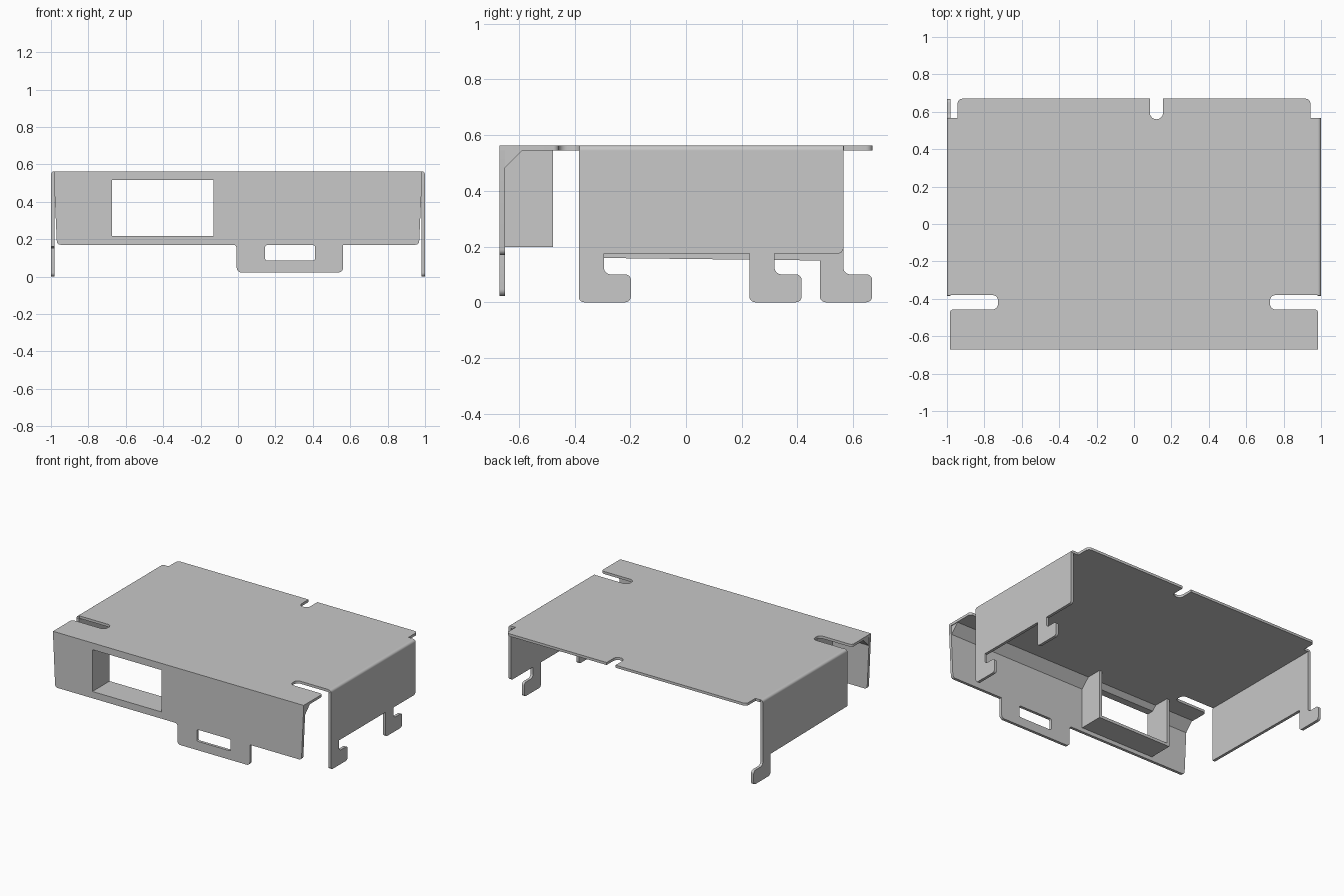
import bpy, bmesh, math
from mathutils import Vector

cube = bpy.data.objects.get("Cube")
if cube:
    bpy.data.objects.remove(cube, do_unlink=True)

steel = bpy.data.materials.new("grey_steel")
steel.use_nodes = True
grey = (0.58, 0.58, 0.58, 1)
steel.diffuse_color = grey
steel.node_tree.nodes["Principled BSDF"].inputs["Base Color"].default_value = grey

TOP, UNDER, WALL = 0.563, 0.545, 0.02
FRONT, INNER = -0.67, -0.65


def fillet(points, steps=6):
    """Round each corner given as (u, v, radius); plain (u, v) stays sharp."""
    out = []
    for i, point in enumerate(points):
        p = Vector(point[:2])
        if len(point) == 2:
            out.append(p)
            continue
        a = (Vector(points[i - 1][:2]) - p).normalized()
        b = (Vector(points[(i + 1) % len(points)][:2]) - p).normalized()
        half, r = a.angle(b) / 2, point[2]
        centre = p + (a + b).normalized() * r / math.sin(half)
        start = (p + a * r / math.tan(half) - centre).normalized()
        end = (p + b * r / math.tan(half) - centre).normalized()
        out += [centre + start.slerp(end, k / steps).normalized() * r
                for k in range(steps + 1)]
    return out


def sheet(name, plane, low, high, *loops):
    """Extrude an outline with optional holes, from low to high across its plane."""
    place = {"xy": lambda p, w: (p.x, p.y, w),
             "xz": lambda p, w: (p.x, w, p.y),
             "yz": lambda p, w: (w, p.x, p.y)}[plane]
    bm = bmesh.new()
    for loop in loops:
        verts = [bm.verts.new(place(p, low)) for p in fillet(loop)]
        for i, v in enumerate(verts):
            bm.edges.new((verts[i - 1], v))
    bmesh.ops.triangle_fill(bm, edges=bm.edges[:], use_beauty=True)
    made = bmesh.ops.extrude_face_region(bm, geom=bm.faces[:])["geom"]
    shift = Vector(place(Vector((0, 0)), high - low))
    bmesh.ops.translate(bm, vec=shift,
                        verts=[g for g in made if isinstance(g, bmesh.types.BMVert)])
    bmesh.ops.recalc_face_normals(bm, faces=bm.faces[:])
    mesh = bpy.data.meshes.new(name)
    bm.to_mesh(mesh)
    bm.free()
    mesh.materials.append(steel)
    obj = bpy.data.objects.new(name, mesh)
    bpy.context.collection.objects.link(obj)
    bpy.ops.object.select_all(action="DESELECT")
    obj.select_set(True)
    bpy.context.view_layer.objects.active = obj
    bpy.ops.object.shade_smooth_by_angle(angle=math.radians(30))


def rect(u0, u1, v0, v1, r=None):
    corners = [(u0, v0), (u1, v0), (u1, v1), (u0, v1)]
    return [c + (r,) for c in corners] if r else corners


# Top plate: side slots near the front, a notch and stepped corners at the back
def plate_side(s):
    return [(s * .985, FRONT), (s * .985, -.457, .02), (s * .727, -.457, .03),
            (s * .727, -.38, .03), (s * .98, -.38), (s * .98, .567),
            (s * .943, .567), (s * .943, .67, .025)]


back_notch = [(.155, .67), (.155, .56, .034), (.085, .56, .034), (.085, .67)]
sheet("top_plate", "xy", UNDER, TOP,
      plate_side(1) + back_notch + plate_side(-1)[::-1])


# Side walls with hooks that point backwards
def hook(y, neck):
    return [(y, 0, .02), (y + .187, 0, .02), (y + .187, .1, .02),
            (y + neck, .1, .025)]


left_outline = ([(-.385, UNDER)] + hook(-.385, .09) + [(-.295, .175), (.228, .175)]
                + hook(.228, .09) + [(.318, .175), (.565, .175, .02), (.565, UNDER)])
right_outline = ([(-.385, UNDER), (-.385, .16), (.481, .15)] + hook(.481, .084)
                 + [(.565, UNDER)])
sheet("left_wall", "yz", 1 - WALL, 1, left_outline)
sheet("right_wall", "yz", -1, WALL - 1, right_outline)

# Rounded bends joining the walls to the top plate
for side, s in (("left", 1), ("right", -1)):
    sheet(side + "_bend", "xz", -.383, .566,
          [(s * .98, UNDER), (s, UNDER), (s, TOP, .0175), (s * .98, TOP)])

# Front panel with window and slotted lower tab
WX0, WX1, WZ0, WZ1 = -.675, -.132, .218, .515
panel = [(-.985, UNDER), (-.968, .17, .02), (-.007, .17, .02), (-.007, .022, .025),
         (.562, .022, .025), (.562, .17), (.968, .17, .02), (.985, UNDER)]
sheet("front_panel", "xz", FRONT, INNER, panel,
      rect(WX0, WX1, WZ0, WZ1), rect(.145, .412, .085, .168, .012))

# Window flanges folded inwards
for name, x in (("window_flange_right", WX0 - WALL), ("window_flange_left", WX1)):
    sheet(name, "yz", x, x + WALL, rect(INNER, -.477, WZ0 - WALL, UNDER))
sheet("window_flange_bottom", "xy", WZ0 - WALL, WZ0,
      rect(WX0 - WALL, WX1 + WALL, INNER, -.477))

# Sloped stiffener in the corner behind the front panel, cut away at the window
wedge = [(INNER, UNDER), (INNER, .483), (-.588, UNDER)]
sheet("stiffener_right", "yz", -.98, WX0, wedge)
sheet("stiffener_left", "yz", WX1, .98, wedge)
sheet("stiffener_over_window", "yz", WX0, WX1,
      [(INNER, UNDER), (INNER, WZ1), (-.618, WZ1), (-.588, UNDER)])
